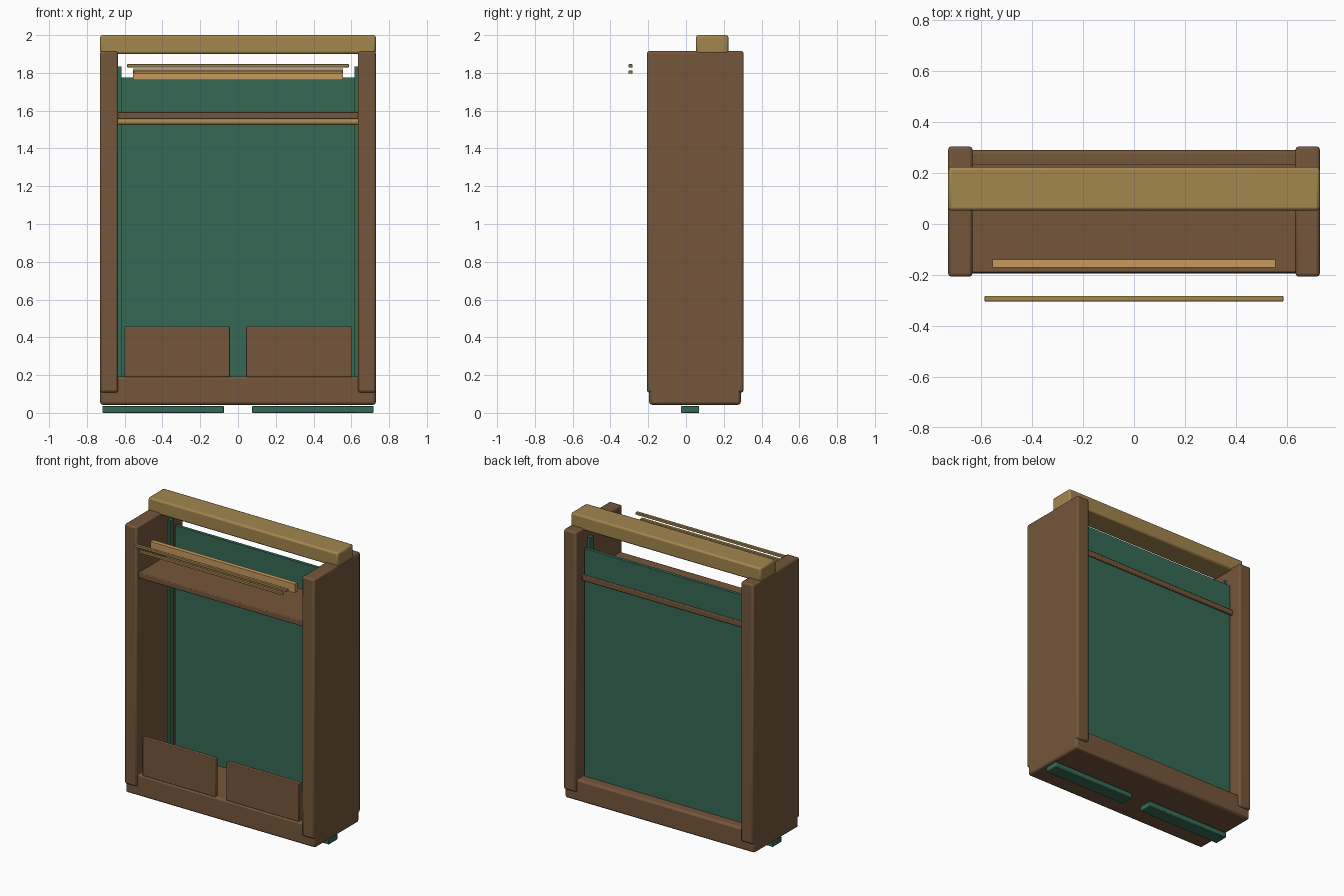
import bpy
import math

if "Cube" in bpy.data.objects:
    bpy.data.objects.remove(bpy.data.objects["Cube"])


def material(name, rgb):
    m = bpy.data.materials.new(name)
    m.diffuse_color = (*rgb, 1)
    m.use_nodes = True
    m.node_tree.nodes["Principled BSDF"].inputs["Base Color"].default_value = m.diffuse_color
    return m


BROWN = material("brown wood", (0.178, 0.093, 0.044))
GREEN = material("dark green", (0.036, 0.144, 0.089))
GOLD = material("brass", (0.361, 0.238, 0.076))
TAN = material("light wood", (0.578, 0.328, 0.114))


def box(name, x, y, z, mat, bevel=0.0):
    """Box from (min, max) ranges, with optional rounded edges."""
    bpy.ops.mesh.primitive_cube_add(
        size=1, location=[(a + b) / 2 for a, b in (x, y, z)])
    ob = bpy.context.object
    ob.name = name
    ob.scale = [b - a for a, b in (x, y, z)]
    bpy.ops.object.transform_apply(location=False, rotation=False, scale=True)
    ob.data.materials.append(mat)
    if bevel:
        mod = ob.modifiers.new("rounded edges", 'BEVEL')
        mod.width = bevel
        mod.segments = 2
        bpy.ops.object.shade_smooth_by_angle(angle=math.radians(35))
    return ob


def pair(name, x, y, z, mat, bevel=0.0):
    """The same box on the right and the left."""
    box(name + "_right", x, y, z, mat, bevel)
    box(name + "_left", (-x[1], -x[0]), y, z, mat, bevel)


# Frame: base, side walls, top beam
box("base", (-0.73, 0.73), (-0.195, 0.29), (0.043, 0.193), BROWN, 0.014)
pair("side_wall", (0.635, 0.73), (-0.207, 0.305), (0.108, 1.915), BROWN, 0.012)
box("top_beam", (-0.73, 0.73), (0.053, 0.224), (1.9, 2.0), GOLD, 0.012)

# Feet under the base
pair("foot", (0.075, 0.717), (-0.026, 0.07), (0.0, 0.037), GREEN, 0.004)

# Back panel and its corner strips
box("back_panel", (-0.625, 0.625), (0.2, 0.222), (0.18, 1.775), GREEN)
pair("corner_strip", (0.616, 0.637), (0.135, 0.175), (0.185, 1.835), GREEN)

# Shelf with a round rod beneath it
box("shelf", (-0.637, 0.637), (-0.19, 0.235), (1.556, 1.594), BROWN, 0.005)
bpy.ops.mesh.primitive_cylinder_add(
    vertices=16, radius=0.016, depth=1.27, location=(0, 0.05, 1.54),
    rotation=(0, math.pi / 2, 0))
rod = bpy.context.object
rod.name = "shelf_rod"
rod.data.materials.append(GOLD)
bpy.ops.object.shade_smooth_by_angle(angle=math.radians(35))

# Low front panels
pair("front_panel", (0.043, 0.602), (-0.19, -0.16), (0.19, 0.457), BROWN, 0.004)

# Plank and slim rails at the top front
box("plank", (-0.556, 0.556), (-0.17, -0.14), (1.763, 1.824), TAN)
box("upper_rail", (-0.587, 0.587), (-0.304, -0.283), (1.829, 1.846), GOLD, 0.003)
box("lower_rail", (-0.552, 0.552), (-0.304, -0.283), (1.796, 1.812), GOLD, 0.003)
